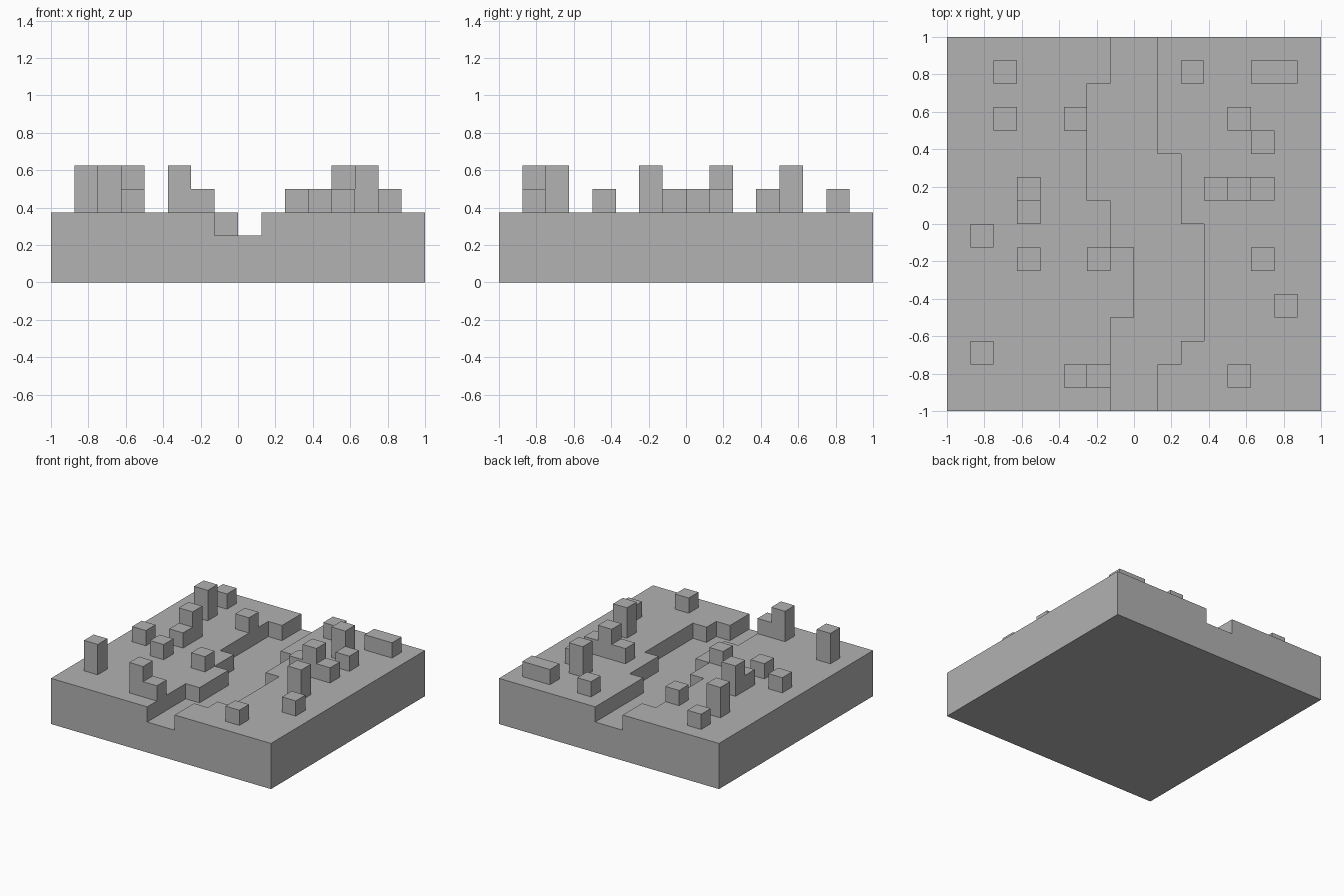
import bpy
import bmesh

cube = bpy.data.objects.get("Cube")
if cube:
    bpy.data.objects.remove(cube, do_unlink=True)

N = 16                 # cells along each side
U = 2 / N              # cell size
LAND, BED = 3, 2       # heights in cells

grey = bpy.data.materials.new("stone_grey")
grey.use_nodes = True
colour = (0.445, 0.445, 0.445, 1)
grey.diffuse_color = colour
grey.node_tree.nodes["Principled BSDF"].inputs["Base Color"].default_value = colour


def finish(name, bm):
    """Weld, merge flat areas and turn the bmesh into an object."""
    bmesh.ops.remove_doubles(bm, verts=bm.verts, dist=1e-4)
    bmesh.ops.dissolve_limit(bm, angle_limit=0.01, verts=bm.verts, edges=bm.edges)
    mesh = bpy.data.meshes.new(name)
    bm.to_mesh(mesh)
    bm.free()
    mesh.materials.append(grey)
    obj = bpy.data.objects.new(name, mesh)
    bpy.context.collection.objects.link(obj)


def stepped_columns(name, height, bottom, floor):
    """Skin of square columns; height(i, j) gives each column's top."""
    bm = bmesh.new()

    def quad(*points):
        bm.faces.new([bm.verts.new((x * U - 1, y * U - 1, z * U)) for x, y, z in points])

    for i in range(N):
        for j in range(N):
            h = height(i, j)
            if h <= bottom:
                continue
            corners = [(i, j), (i + 1, j), (i + 1, j + 1), (i, j + 1)]
            quad(*[(x, y, h) for x, y in corners])
            if floor:
                quad(*[(x, y, bottom) for x, y in reversed(corners)])
            # walls, one cell high, wherever the neighbour is lower
            for k, (di, dj) in enumerate([(0, -1), (1, 0), (0, 1), (-1, 0)]):
                a, b = corners[k], corners[(k + 1) % 4]
                low = max(bottom, height(i + di, j + dj))
                for z in range(low, h):
                    quad((*a, z), (*b, z), (*b, z + 1), (*a, z + 1))
    finish(name, bm)


# River: first and end column of the channel, row by row from the front
river_start = [7, 7, 7, 7, 8, 8, 8, 7, 7, 6, 6, 6, 6, 6, 7, 7]
river_end = [9, 9, 10, 11, 11, 11, 11, 11, 10, 10, 10, 9, 9, 9, 9, 9]


def ground_height(i, j):
    if not (0 <= i < N and 0 <= j < N):
        return 0
    return BED if river_start[j] <= i < river_end[j] else LAND


stepped_columns("ground_with_river", ground_height, 0, True)

# Blocks standing on the banks, as (column, row)
low_blocks = {(2, 14), (5, 12), (3, 8), (1, 7), (3, 6), (6, 6), (6, 1),
              (10, 14), (13, 14), (14, 14), (13, 11), (11, 9), (13, 9),
              (14, 4), (12, 1)}
tall_blocks = {(2, 12), (3, 9), (1, 2), (5, 1), (12, 12), (12, 9), (13, 6)}


def block_height(i, j):
    if (i, j) in tall_blocks:
        return LAND + 2
    return LAND + 1 if (i, j) in low_blocks else LAND


stepped_columns("bank_blocks", block_height, LAND, False)
